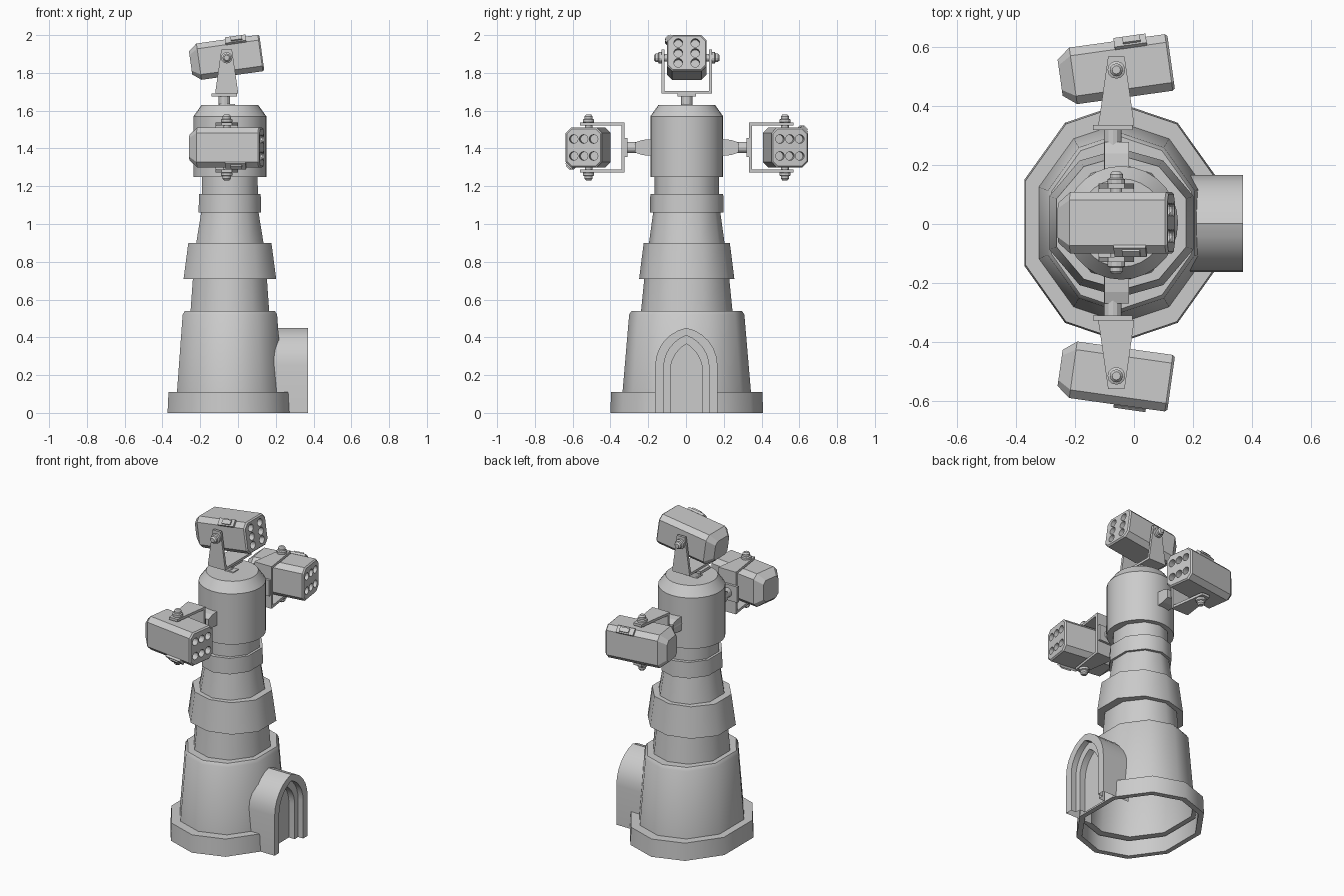
import bpy, bmesh, math
from mathutils import Matrix, Vector

if "Cube" in bpy.data.objects:
    bpy.data.objects.remove(bpy.data.objects["Cube"])

CX, CY = -0.043, 0.004          # tower axis
stone = bpy.data.materials.new("light_grey")
stone.diffuse_color = (0.6, 0.6, 0.6, 1)
stone.use_nodes = True
stone.node_tree.nodes["Principled BSDF"].inputs["Base Color"].default_value = stone.diffuse_color


def loft(rings, cap0=True, cap1=True, cyclic=True):
    """Mesh skinned through rings of equal point count."""
    bm = bmesh.new()
    vs = [[bm.verts.new(p) for p in r] for r in rings]
    n = len(rings[0])
    for a, b in zip(vs, vs[1:]):
        for i in range(n if cyclic else n - 1):
            j = (i + 1) % n
            bm.faces.new((a[i], a[j], b[j], b[i]))
    if cap0:
        bm.faces.new(vs[0][::-1])
    if cap1:
        bm.faces.new(vs[-1])
    bmesh.ops.recalc_face_normals(bm, faces=bm.faces)
    me = bpy.data.meshes.new("part")
    bm.to_mesh(me)
    bm.free()
    me.materials.append(stone)
    return me


def add(name, me, mat=None, smooth=None):
    ob = bpy.data.objects.new(name, me)
    bpy.context.collection.objects.link(ob)
    if mat is not None:
        ob.matrix_world = mat
    if smooth:
        bpy.ops.object.select_all(action='DESELECT')
        ob.select_set(True)
        bpy.context.view_layer.objects.active = ob
        bpy.ops.object.shade_smooth_by_angle(angle=math.radians(smooth))
    return ob


def lathe(profile, n):
    """Closed solid of revolution about z from (radius, z) pairs."""
    return loft([[(r * math.cos(2 * math.pi * i / n), r * math.sin(2 * math.pi * i / n), z)
                  for i in range(n)] for r, z in profile])


def box(x0, x1, y0, y1, z0, z1):
    return loft([[(x0, y0, z), (x1, y0, z), (x1, y1, z), (x0, y1, z)] for z in (z0, z1)])


# --- ten-sided stepped tower, open underneath: (z, x radius, y radius)
quarter = [(1, .36), (.58, .84)]
deca = (quarter + [(0, 1)] + [(-x, y) for x, y in quarter[::-1]]
        + [(-x, -y) for x, y in quarter] + [(0, -1)] + [(x, -y) for x, y in quarter[::-1]])
steps = [(.10, .30, .37), (0, .30, .37), (0, .33, .405), (.11, .325, .40), (.11, .28, .34),
         (.52, .25, .305), (.54, .238, .292), (.54, .208, .242), (.71, .196, .225),
         (.71, .245, .252), (.90, .22, .228), (.90, .178, .20), (1.06, .152, .178),
         (1.06, .166, .195), (1.16, .163, .193), (1.16, .148, .17), (1.26, .147, .17)]
add("tower_body", loft([[(CX + rx * x, CY + ry * y, z) for x, y in deca]
                        for z, rx, ry in steps], cap0=False), smooth=43)

# --- round head with chamfered top
add("tower_head", lathe([(.193, 1.25), (.193, 1.57), (.15, 1.63)], 28),
    Matrix.Translation((CX, CY, 0)), 30)


# --- pointed doorway with stepped reveal
def arch(x, w, h, s, n=6):
    H = h - s
    R = (w * w + H * H) / (2 * w)
    end = math.asin(H / R)
    half = [(w, 0)] + [(w - R + R * math.cos(end * i / n), s + R * math.sin(end * i / n))
                       for i in range(n)]
    pts = half + [(0, h)] + [(-y, z) for y, z in half[::-1]]
    return [(x, y + .002, z) for y, z in pts]


outer, mid, inner = (.165, .45, .25), (.12, .41, .24), (.085, .365, .22)
add("doorway", loft([arch(.18, *outer), arch(.37, *outer), arch(.37, *mid), arch(.335, *mid),
                     arch(.335, *inner), arch(.295, *inner)],
                    cap0=False, cyclic=False), smooth=30)


# --- launcher pod: chamfered box with tapered back and six tube holes
def octagon(x, w, h, c):
    return [(x, a, b) for a, b in ((w, h - c), (w - c, h), (c - w, h), (-w, h - c),
                                   (-w, c - h), (c - w, -h), (w - c, -h), (w, c - h))]


pod = add("pod_blank", loft([octagon(-.193, .068, .062, .02), octagon(-.148, .105, .097, .028),
                             octagon(.18, .105, .097, .028), octagon(.188, .098, .09, .026)]))
for y in (-.045, .045):
    for z in (-.053, 0, .053):
        cut = add("tube_cutter", lathe([(.023, .14), (.023, .25)], 16),
                  Matrix.Translation((0, y, z)) @ Matrix.Rotation(math.pi / 2, 4, 'Y'))
        cut.hide_render = True
        mod = pod.modifiers.new("tube", 'BOOLEAN')
        mod.operation, mod.solver, mod.object = 'DIFFERENCE', 'EXACT', cut
bpy.context.view_layer.update()
pod_mesh = bpy.data.meshes.new_from_object(
    pod.evaluated_get(bpy.context.evaluated_depsgraph_get()))
for ob in list(bpy.data.objects):
    if ob.name.startswith(("pod_blank", "tube_cutter")):
        bpy.data.objects.remove(ob)

# --- shared launcher part meshes, origin at the pivot, local z away from the tower
arm = loft([[(-.06, y, -.18), (.06, y, -.18), (.028, y, .045), (-.028, y, .045)]
            for y in (.117, .133)])
bolt = lathe([(.02, .10), (.02, .132), (.03, .134), (.03, .148), (.022, .152), (.022, .165),
              (.014, .174)], 12)
yoke = box(-.06, .06, -.133, .133, -.19, -.175)
plate = box(-.08, .055, -.05, .05, -.205, -.188)
stem = lathe([(.03, -.34), (.03, -.20)], 12)
gusset = loft([[(-.04, -h, z), (.043, -h, z), (.043, h, z), (-.04, h, z)]
               for z, h in ((-.34, .045), (-.285, .04), (-.245, .026))])
latch = box(-.055, .055, -.022, .022, 0, .014)
catch = box(-.025, .035, -.014, .014, .012, .022)

tilt = Matrix.Rotation(math.radians(-8), 4, 'Y')
latch_seat = tilt @ Matrix.Translation((.06, -.091, .083)) @ Matrix.Rotation(math.radians(45), 4, 'X')

# --- top launcher, plus one rolled out to each side
for side, y, z, roll in (("top", 0, 1.88, 0), ("left", .52, 1.405, -90), ("right", -.52, 1.405, 90)):
    base = Matrix.Translation((-.06, CY + y, z)) @ Matrix.Rotation(math.radians(roll), 4, 'X')
    add(side + "_launcher_pod", pod_mesh, base @ tilt)
    add(side + "_latch", latch, base @ latch_seat)
    add(side + "_latch_catch", catch, base @ latch_seat)
    add(side + "_yoke_base", yoke, base)
    add(side + "_mount_plate", plate, base)
    add(side + "_stem", stem, base @ Matrix.Translation((-.012, 0, 0)))
    add(side + "_gusset", gusset, base)
    for k, turn in enumerate((0, 180)):
        flip = base @ Matrix.Rotation(math.radians(turn), 4, 'Z')
        add(f"{side}_yoke_arm_{k}", arm, flip)
        add(f"{side}_pivot_bolt_{k}", bolt, flip @ Matrix.Rotation(-math.pi / 2, 4, 'X'))
